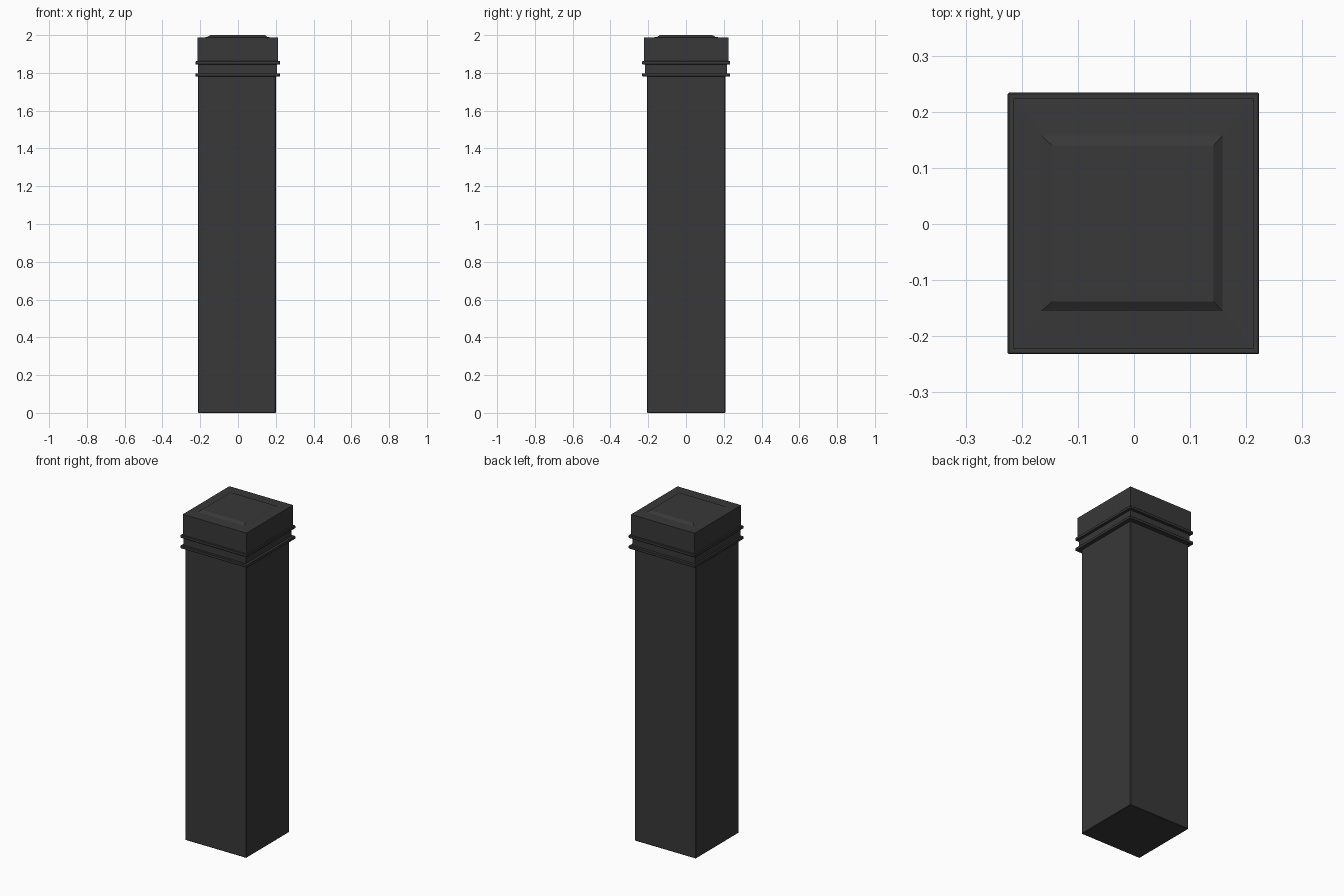
import bpy, bmesh

if "Cube" in bpy.data.objects:
    bpy.data.objects.remove(bpy.data.objects["Cube"])

dark = bpy.data.materials.new("dark_stone")
dark.diffuse_color = (0.04, 0.04, 0.04, 1)
dark.use_nodes = True
dark.node_tree.nodes["Principled BSDF"].inputs["Base Color"].default_value = dark.diffuse_color


def loft(name, sections, bevel=0.0):
    """Stack of rectangles (x0, x1, y0, y1, z) joined into a closed solid."""
    bm = bmesh.new()
    rings = [[bm.verts.new(p) for p in ((x0, y0, z), (x1, y0, z), (x1, y1, z), (x0, y1, z))]
             for x0, x1, y0, y1, z in sections]
    for a, b in zip(rings, rings[1:]):
        for i in range(4):
            j = (i + 1) % 4
            bm.faces.new((a[i], a[j], b[j], b[i]))
    bm.faces.new(rings[0][::-1])
    bm.faces.new(rings[-1])
    mesh = bpy.data.meshes.new(name)
    bm.to_mesh(mesh)
    bm.free()
    mesh.materials.append(dark)
    ob = bpy.data.objects.new(name, mesh)
    bpy.context.collection.objects.link(ob)
    if bevel:
        mod = ob.modifiers.new("edge_wear", 'BEVEL')
        mod.width = bevel
        mod.segments = 1
    return ob


# Square shaft, set slightly off the axis
shaft = (-0.212, 0.200, -0.206, 0.208)
loft("shaft", [(*shaft, 0), (*shaft, 1.79)], 0.003)

# Neck between the two mouldings
neck = (-0.213, 0.207, -0.218, 0.217)
loft("neck", [(*neck, 1.785), (*neck, 1.86)])

# Two thin projecting mouldings
band = (-0.225, 0.223, -0.232, 0.234)
for name, z in (("lower_moulding", 1.781), ("upper_moulding", 1.845)):
    loft(name, [(*band, z), (*band, z + 0.017)], 0.002)

# Capital block with a shallow raised panel on top
head = (-0.215, 0.213, -0.223, 0.224)
loft("capital", [
    (*head, 1.85),
    (*head, 1.987),
    (-0.165, 0.158, -0.155, 0.158, 1.989),
    (-0.146, 0.142, -0.138, 0.140, 2.0),
])
